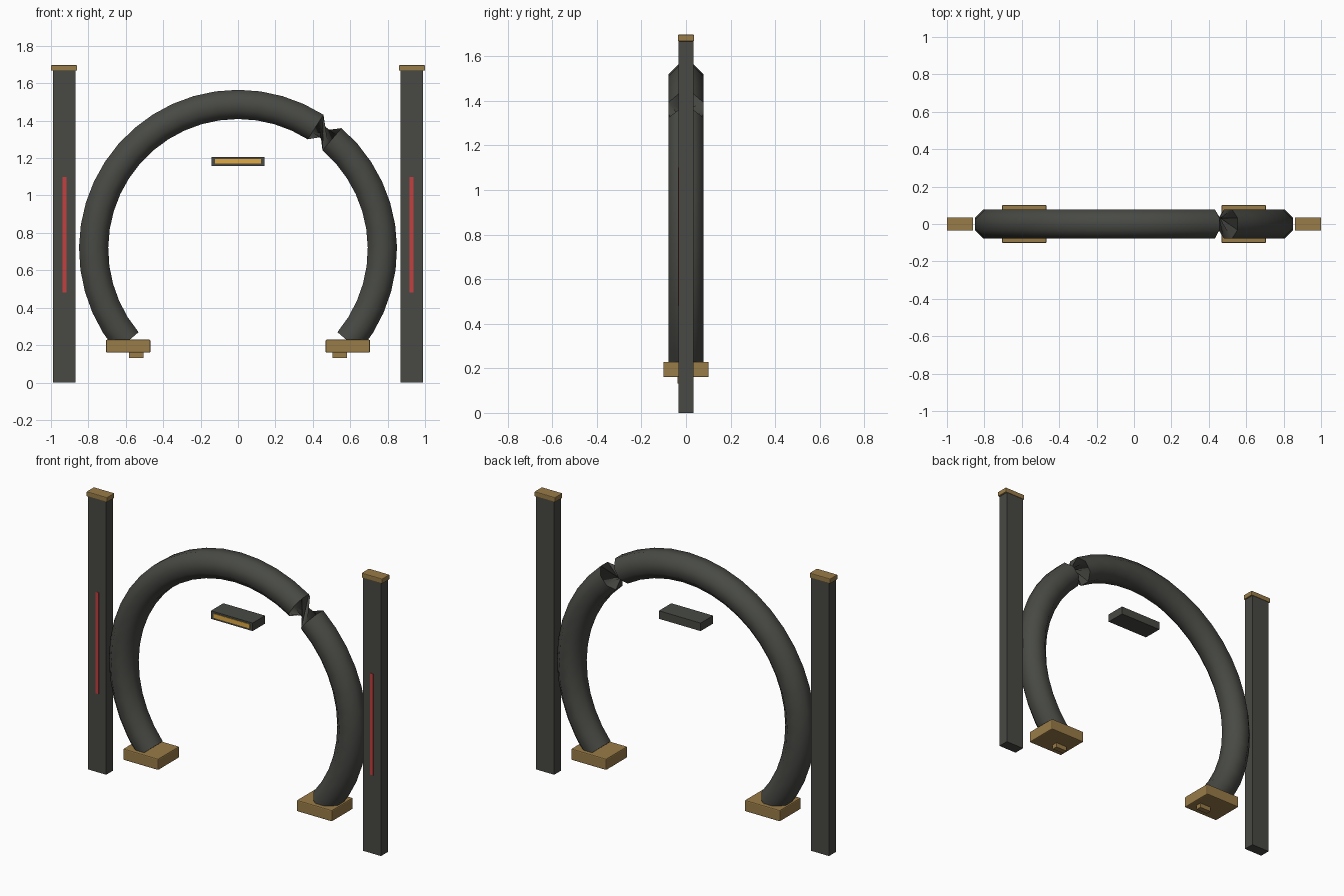
import bpy, bmesh, math
from mathutils import Vector

if "Cube" in bpy.data.objects:
    bpy.data.objects.remove(bpy.data.objects["Cube"])


def material(name, r, g, b):
    m = bpy.data.materials.new(name)
    m.diffuse_color = (r, g, b, 1)
    m.use_nodes = True
    m.node_tree.nodes["Principled BSDF"].inputs["Base Color"].default_value = m.diffuse_color
    return m


DARK = material("dark_metal", 0.065, 0.068, 0.058)
BRASS = material("brass", 0.32, 0.20, 0.065)
RED = material("red_light", 0.55, 0.05, 0.05)
AMBER = material("amber_light", 0.75, 0.40, 0.06)


def add_object(name, bm, mat):
    bmesh.ops.recalc_face_normals(bm, faces=bm.faces)
    mesh = bpy.data.meshes.new(name)
    bm.to_mesh(mesh)
    bm.free()
    mesh.materials.append(mat)
    ob = bpy.data.objects.new(name, mesh)
    bpy.context.collection.objects.link(ob)
    return ob


def box(name, lo, hi, mat, bevel=0.0):
    bm = bmesh.new()
    bmesh.ops.create_cube(bm, size=1)
    lo, hi = Vector(lo), Vector(hi)
    bmesh.ops.scale(bm, vec=hi - lo, verts=bm.verts)
    bmesh.ops.translate(bm, vec=(lo + hi) / 2, verts=bm.verts)
    ob = add_object(name, bm, mat)
    if bevel:
        mod = ob.modifiers.new("soft_edges", "BEVEL")
        mod.width = bevel
        mod.segments = 2
    return ob


def box_pair(name, lo, hi, mat, bevel=0.0):
    """Right-hand box plus its mirror image across x = 0."""
    box(name + "_right", lo, hi, mat, bevel)
    box(name + "_left", (-hi[0], lo[1], lo[2]), (-lo[0], hi[1], hi[2]), mat, bevel)


# Arch tube: octagonal section swept round a circle, with a half-turn twist pinching one segment
CENTRE_Z, RADIUS, TUBE = 0.715, 0.772, 0.0845
SEGMENTS, SIDES, TWIST_AT = 32, 8, 11
bm = bmesh.new()
rings = []
for k in range(SEGMENTS + 1):
    a = math.radians(-40 + 260 * k / SEGMENTS)
    twist = math.pi if k > TWIST_AT else 0
    ring = []
    for j in range(SIDES):
        p = 2 * math.pi * (j + 0.5) / SIDES + twist
        r = RADIUS + TUBE * math.cos(p)
        ring.append(bm.verts.new((r * math.cos(a), TUBE * math.sin(p),
                                  CENTRE_Z + r * math.sin(a))))
    rings.append(ring)
for r0, r1 in zip(rings, rings[1:]):
    for j in range(SIDES):
        n = (j + 1) % SIDES
        bm.faces.new((r0[j], r0[n], r1[n], r1[j]))
bm.faces.new(rings[0][::-1])
bm.faces.new(rings[-1])
arch = add_object("arch_tube", bm, DARK)
bpy.context.view_layer.objects.active = arch
arch.select_set(True)
bpy.ops.object.shade_smooth_by_angle(angle=math.radians(50))

# Feet under the arch ends, with a small tab below each
box_pair("foot", (0.468, -0.102, 0.16), (0.706, 0.102, 0.229), BRASS, 0.006)
box_pair("foot_tab", (0.506, -0.038, 0.132), (0.583, -0.004, 0.165), BRASS)

# Side posts with caps and red light strips
box_pair("post", (0.868, -0.033, 0), (0.99, 0.033, 1.668), DARK)
box_pair("post_cap", (0.86, -0.036, 1.667), (1.0, 0.036, 1.697), BRASS, 0.004)
box_pair("post_light", (0.917, -0.036, 0.48), (0.938, -0.03, 1.10), RED)

# Hanging bar with its front light
box("light_bar", (-0.141, -0.06, 1.158), (0.141, 0.06, 1.207), DARK)
box("bar_light", (-0.123, -0.063, 1.17), (0.123, -0.055, 1.196), AMBER)
